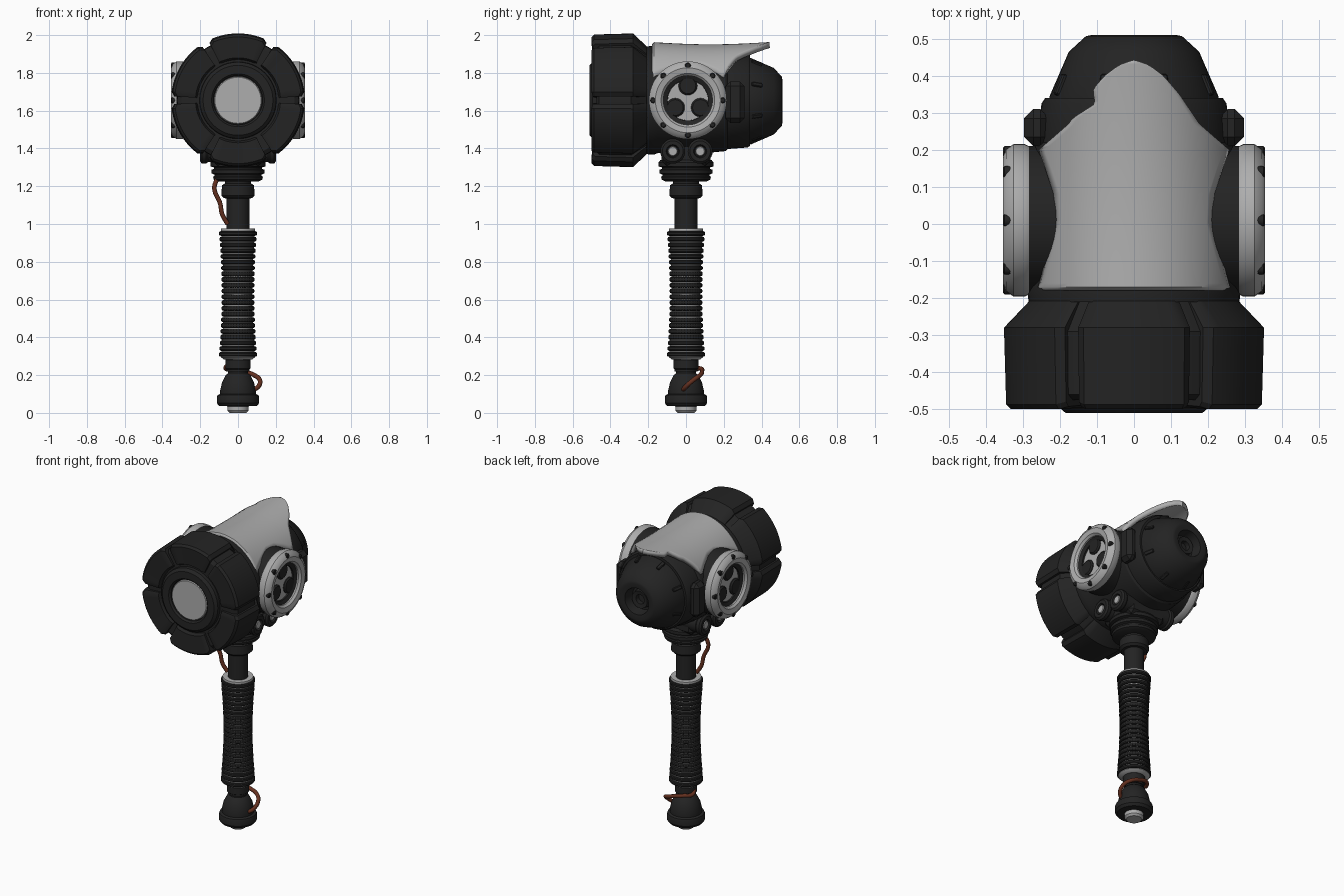
import bpy, bmesh, math
from mathutils import Matrix, Vector

if "Cube" in bpy.data.objects:
    bpy.data.objects.remove(bpy.data.objects["Cube"])

def material(name, col):
    m = bpy.data.materials.new(name)
    m.diffuse_color = (*col, 1)
    m.use_nodes = True
    m.node_tree.nodes["Principled BSDF"].inputs["Base Color"].default_value = m.diffuse_color
    return m

DARK = material("charcoal_metal", (0.017, 0.017, 0.017))
LIGHT = material("light_grey_metal", (0.42, 0.42, 0.42))
COPPER = material("copper_cable", (0.13, 0.03, 0.014))
HZ = 1.655          # height of the head's axis

def finish(name, bm, *mats):
    bmesh.ops.remove_doubles(bm, verts=bm.verts, dist=1e-5)
    bmesh.ops.recalc_face_normals(bm, faces=bm.faces)
    me = bpy.data.meshes.new(name)
    bm.to_mesh(me)
    bm.free()
    ob = bpy.data.objects.new(name, me)
    bpy.context.collection.objects.link(ob)
    for m in mats:
        me.materials.append(m)
    return ob

def lathe(name, prof, mat, axis='Z', at=(0, 0, 0), seg=48, closed=False, flip=1):
    """Spin (radius, height) points about an axis."""
    bm = bmesh.new()
    rings = []
    for r, h in prof:
        row = []
        for i in range(seg):
            a = 2 * math.pi * i / seg
            c, s = r * math.cos(a), r * math.sin(a)
            p = {'Z': (c, s, h), 'Y': (c, h, s), 'X': (h * flip, c, s)}[axis]
            row.append(bm.verts.new(Vector(p) + Vector(at)))
        rings.append(row)
    n = len(rings)
    for j in range(n if closed else n - 1):
        A, B = rings[j], rings[(j + 1) % n]
        for i in range(seg):
            k = (i + 1) % seg
            bm.faces.new((A[i], A[k], B[k], B[i]))
    return finish(name, bm, mat)

def box(name, centre, size, mat, bevel=0.015, rot=None):
    bm = bmesh.new()
    bmesh.ops.create_cube(bm, size=1, matrix=Matrix.Diagonal((*size, 1)))
    bmesh.ops.bevel(bm, geom=bm.edges[:], offset=bevel, segments=1, affect='EDGES')
    bm.transform(Matrix.Translation(centre) @ (rot or Matrix()))
    return finish(name, bm, mat)

def cable(name, pts, rad):
    cu = bpy.data.curves.new(name, 'CURVE')
    cu.dimensions = '3D'
    cu.bevel_depth = rad
    cu.bevel_resolution = 3
    cu.use_fill_caps = True
    sp = cu.splines.new('BEZIER')
    sp.bezier_points.add(len(pts) - 1)
    for b, p in zip(sp.bezier_points, pts):
        b.co = p
        b.handle_left_type = b.handle_right_type = 'AUTO'
    ob = bpy.data.objects.new(name, cu)
    bpy.context.collection.objects.link(ob)
    cu.materials.append(COPPER)

H = (0, 0, HZ)
# striking drum: core, six chamfered outer segments, front ring and disc
lathe("drum_core", [(0, -.475), (.3, -.475), (.322, -.46), (.325, -.29), (.26, -.2), (0, -.2)], DARK, 'Y', H)
SEG = [(.215, -.475), (.225, -.495), (.335, -.5), (.348, -.487), (.354, -.28), (.28, -.203), (.215, -.203)]
for k in range(6):
    bm = bmesh.new()
    rows = []
    steps = 14
    for i in range(steps + 1):
        edge = i in (0, steps)
        a = math.radians(60 * k + 3.5 + 53 * i / steps)
        rows.append([bm.verts.new((r * (.955 if edge and r > .25 else 1) * math.cos(a),
                                   y * (.985 if edge and y < -.4 else 1),
                                   HZ + r * (.955 if edge and r > .25 else 1) * math.sin(a))) for r, y in SEG])
    for A, B in zip(rows, rows[1:]):
        for j in range(len(SEG)):
            m = (j + 1) % len(SEG)
            bm.faces.new((A[j], A[m], B[m], B[j]))
    bm.faces.new(rows[0])
    bm.faces.new(rows[-1])
    finish(f"drum_segment_{k + 1}", bm, DARK)
lathe("front_ring", [(.13, -.46), (.13, -.5), (.14, -.51), (.185, -.51), (.202, -.495), (.205, -.46)], DARK, 'Y', H, closed=True)
lathe("front_disc", [(0, -.5), (.122, -.5), (.127, -.495), (.127, -.46), (0, -.46)], LIGHT, 'Y', H)

# middle body and rear nozzle
lathe("head_body", [(0, -.21), (.285, -.21), (.288, -.17), (.28, -.15), (.28, .1), (.27, .2), (.268, .21), (.258, .22),
                    (.25, .325), (.24, .34), (0, .34)], DARK, 'Y', H)
lathe("rear_nozzle", [(.225, .3), (.228, .345), (.176, .465), (.13, .507), (.115, .51), (.085, .505), (.075, .44), (0, .44)],
      DARK, 'Y', (0, 0, HZ - .005))
lathe("nozzle_inner_ring", [(.03, .44), (.03, .47), (.055, .475), (.06, .44)], DARK, 'Y', (0, 0, HZ - .005), 24, True)
for k in range(8):
    rot = Matrix.Rotation(math.radians(45 * k + 22.5), 4, 'Y')
    box(f"nozzle_rib_{k + 1}", H, (.022, .06, .02), DARK, .004,
        rot @ Matrix.Translation((0, .375, .213)) @ Matrix.Rotation(math.radians(-23), 4, 'X'))

# curved top shield: (y, half width) outline, small chip in its left edge
OUT = [(-.18, .262), (-.1, .24), (0, .213), (.08, .217), (.15, .24), (.2, .258), (.222, .232), (.27, .177),
       (.35, .123), (.4, .08), (.43, .04), (.442, .004)]

def half_width(y):
    for (a, wa), (b, wb) in zip(OUT, OUT[1:]):
        if y <= b + 1e-6:
            return wa + (wb - wa) * (y - a) / (b - a)
    return OUT[-1][1]

bm = bmesh.new()
rows = []
for j in range(63):
    y = -.18 + .622 * j / 62
    w = half_width(y)
    left = w - .035 * max(0, 1 - abs(y - .325) / .04)
    t0, t1 = -math.asin(left / .285), math.asin(w / .285)
    top = .313 - .012 * math.sin(math.pi * (y + .18) / .62) - (.012 if j == 0 else 0)
    rows.append([bm.verts.new((.285 * math.sin(t), y, 1.65 + top * math.cos(t)))
                 for t in (t0 + (t1 - t0) * i / 20 for i in range(21))])
for A, B in zip(rows, rows[1:]):
    for i in range(20):
        bm.faces.new((A[i], A[i + 1], B[i + 1], B[i]))
shield = finish("top_shield", bm, LIGHT)
if shield.data.polygons[600].normal.z < 0:
    shield.data.flip_normals()
mod = shield.modifiers.new("thickness", 'SOLIDIFY')
mod.thickness = .032
mod.offset = -1

# side ports, neck sockets and shoulder blocks on both sides
for s, side in ((1, "right"), (-1, "left")):
    C = (0, .01, HZ)
    lathe(f"{side}_port_mount", [(0, .1), (.2, .1), (.2, .288), (.12, .288), (.12, .292), (0, .292)], DARK, 'X', C, flip=s)
    lathe(f"{side}_port_ring", [(.13, .28), (.13, .335), (.142, .348), (.172, .354), (.192, .345), (.206, .325),
                                (.206, .295), (.2, .283)], LIGHT, 'X', C, closed=True, flip=s)
    lathe(f"{side}_port_lining", [(.108, .285), (.108, .315), (.13, .325), (.131, .285)], DARK, 'X', C, closed=True, flip=s)
    lathe(f"{side}_port_plate", [(0, .305), (.107, .305), (.107, .29), (0, .29)], LIGHT, 'X', C, flip=s)
    for k in range(3):
        a = math.radians(90 + 120 * k)
        lathe(f"{side}_port_knob_{k + 1}", [(0, .318), (.042, .318), (.05, .31), (.05, .29), (0, .29)], DARK, 'X',
              (0, .01 + .077 * math.cos(a), HZ + .077 * math.sin(a)), 20, flip=s)
    for k in range(8):
        a = math.radians(45 * k)
        lathe(f"{side}_port_bolt_{k + 1}", [(0, .354), (.011, .354), (.016, .35), (.016, .33), (0, .33)], DARK, 'X',
              (0, .01 + .184 * math.cos(a), HZ + .184 * math.sin(a)), 12, flip=s)
    for k, y in enumerate((-.07, .075)):
        P = (0, y, 1.385)
        lathe(f"{side}_socket_{k + 1}", [(0, 0), (.058, 0), (.058, .16), (.066, .17), (.066, .19), (.055, .2), (.035, .2),
                                         (.03, .185), (0, .185)], DARK, 'X', P, 28, flip=s)
        lathe(f"{side}_socket_pin_{k + 1}", [(0, .198), (.022, .198), (.026, .194), (.026, .18), (0, .18)], LIGHT, 'X', P, 20, flip=s)
    box(f"{side}_shoulder_block", (s * .262, .26, HZ - .01), (.07, .1, .22), DARK, .025)

# neck and handle
box("neck_block", (0, 0, 1.375), (.27, .26, .13), DARK, .025)
lathe("neck_collar", [(0, 1.34), (.135, 1.34), (.146, 1.325), (.146, 1.305), (.128, 1.3), (.128, 1.292), (.14, 1.287),
                      (.14, 1.268), (.125, 1.262), (.125, 1.255), (.132, 1.25), (.128, 1.235), (.11, 1.225), (0, 1.225)], DARK)
lathe("shaft", [(0, 1.24), (.068, 1.24), (.068, 1.215), (.085, 1.205), (.088, 1.15), (.075, 1.137), (.06, 1.135),
                (.06, .22), (0, .22)], DARK)

# ribbed grip: waisted light sleeve wrapped in dark ribs
def grip_radius(z):
    return .086 + .016 * min(1, abs(z - .63) / .33) ** 2

lathe("grip_sleeve", [(.06, .975), (.09, .975)] + [(grip_radius(.965 - .067 * i) - .011, .965 - .067 * i) for i in range(11)]
      + [(.075, .283), (.058, .28)], LIGHT)
N = 22
for k in range(N):
    z = .95 - .64 * k / (N - 1)
    r = grip_radius(z)
    h = .0115 if .4 < z < .74 else .0105
    core = r - .016
    lathe(f"grip_rib_{k + 1}", [(core, z + h + .003), (r - .004, z + h), (r, z + h * .5), (r, z - h * .5), (r - .004, z - h),
                                (core, z - h - .003)], DARK, seg=36)

# pommel
lathe("pommel", [(.058, .29), (.066, .28), (.066, .235), (.052, .225), (.052, .21), (.065, .2), (.085, .16), (.094, .12),
                 (.094, .1), (.108, .094), (.112, .082), (.112, .052), (.1, .036), (0, .034)], DARK)
lathe("pommel_cap", [(0, 0), (.045, 0), (.056, .012), (.056, .04), (0, .04)], LIGHT)

# cables
cable("upper_cable", [(-.105, -.04, 1.25), (-.125, -.05, 1.19), (-.095, -.045, 1.11), (-.083, -.04, 1.05), (-.055, -.03, 1.0)], .012)
cable("lower_cable", [(-.05, -.01, .26), (-.065, .025, .235), (-.03, .075, .235), (.03, .085, .22), (.085, .075, .2),
                      (.115, .04, .175), (.108, 0, .14), (.07, -.02, .115)], .012)

# smooth shading with sharp edges kept
bpy.ops.object.select_all(action='DESELECT')
for ob in bpy.data.objects:
    if ob.type == 'MESH':
        ob.select_set(True)
        bpy.context.view_layer.objects.active = ob
bpy.ops.object.shade_smooth_by_angle(angle=math.radians(32))
